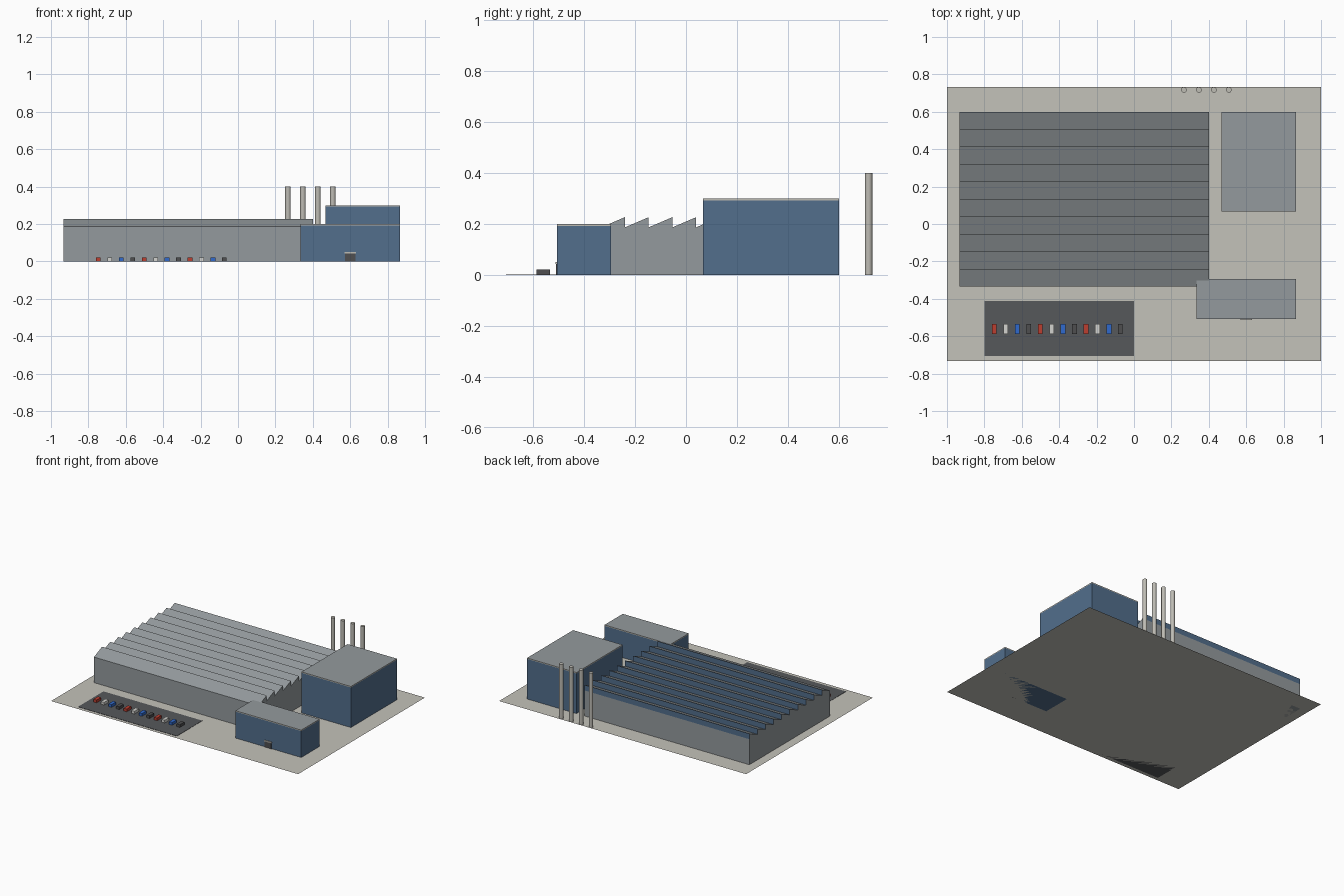
import bpy, bmesh, math

if "Cube" in bpy.data.objects:
    bpy.data.objects.remove(bpy.data.objects["Cube"])


def mat(name, r, g, b):
    """Flat material from 0-255 display values converted to linear."""
    lin = [((c / 255 + 0.055) / 1.055) ** 2.4 for c in (r, g, b)]
    m = bpy.data.materials.new(name)
    m.diffuse_color = (*lin, 1)
    m.use_nodes = True
    m.node_tree.nodes["Principled BSDF"].inputs["Base Color"].default_value = m.diffuse_color
    return m


CONCRETE = mat("concrete ground", 196, 194, 186)
GREY = mat("grey cladding", 148, 154, 157)
BLUE = mat("blue cladding", 82, 110, 140)
TRIM = mat("light trim", 190, 188, 180)
DARK = mat("asphalt", 86, 88, 91)
RED = mat("red paint", 188, 62, 48)
WHITE = mat("white paint", 212, 212, 208)
CARBLUE = mat("blue paint", 48, 106, 205)
BLACK = mat("dark paint", 78, 78, 80)


def finish(name, bm, mats):
    me = bpy.data.meshes.new(name)
    bm.normal_update()
    bm.to_mesh(me)
    bm.free()
    for m in mats:
        me.materials.append(m)
    ob = bpy.data.objects.new(name, me)
    bpy.context.collection.objects.link(ob)
    return ob


def box(name, x0, x1, y0, y1, z0, z1, *mats):
    """Box; a second material, if given, goes on the top face."""
    bm = bmesh.new()
    bmesh.ops.create_cube(bm, size=1)
    for v in bm.verts:
        v.co = (x1 if v.co.x > 0 else x0, y1 if v.co.y > 0 else y0, z1 if v.co.z > 0 else z0)
    bm.normal_update()
    for f in bm.faces:
        if len(mats) > 1 and f.normal.z > 0.5:
            f.material_index = 1
    return finish(name, bm, mats)


# Flat site slab
bm = bmesh.new()
bm.faces.new([bm.verts.new(p) for p in
              ((-1, -.733, 0), (1, -.733, 0), (1, .733, 0), (-1, .733, 0))])
finish("site_ground", bm, [CONCRETE])

# Main hall: sawtooth profile extruded along x, glazed on the vertical faces
X0, X1, Y0, Y1, LOW, PEAK, TEETH = -.933, .4, -.333, .6, .187, .227, 10
step = (Y1 - Y0) / TEETH
profile = [(Y0, 0), (Y1, 0)]
for i in reversed(range(TEETH)):
    profile += [(Y0 + (i + 1) * step, PEAK), (Y0 + i * step, LOW)]
    if i == TEETH - 1:
        profile.insert(2, (Y1, LOW))
bm = bmesh.new()
end = bm.faces.new([bm.verts.new((X0, y, z)) for y, z in profile])
ext = bmesh.ops.extrude_face_region(bm, geom=[end])
for v in ext["geom"]:
    if isinstance(v, bmesh.types.BMVert):
        v.co.x = X1
bmesh.ops.recalc_face_normals(bm, faces=bm.faces)
bm.normal_update()
for f in bm.faces:
    if f.normal.y > 0.9 and f.calc_center_median().z > LOW:
        f.material_index = 1
finish("sawtooth_hall", bm, [GREY, BLUE])

# Blue blocks with thin roof slabs
for name, x0, x1, y0, y1, h in (("tall_block", .467, .867, .067, .6, .3),
                                ("office", .333, .867, -.507, -.295, .2)):
    box(name + "_walls", x0, x1, y0, y1, 0, h - .007, BLUE)
    box(name + "_roof", x0, x1, y0, y1, h - .007, h, TRIM, GREY)

# Office entrance
box("entrance_door", .573, .627, -.511, -.506, 0, .042, BLACK)
box("entrance_lintel", .57, .63, -.513, -.506, .042, .05, TRIM)

# Chimneys
for i in range(4):
    bm = bmesh.new()
    bmesh.ops.create_cone(bm, cap_ends=True, segments=16, radius1=.015, radius2=.015, depth=.4)
    bmesh.ops.translate(bm, verts=bm.verts, vec=(.267 + .08 * i, .717, .2))
    for f in bm.faces:
        f.smooth = len(f.verts) == 4
    for e in bm.edges:
        e.smooth = all(len(f.verts) == 4 for f in e.link_faces)
    finish(f"chimney_{i + 1}", bm, [TRIM])

# Car park with a row of cars
box("car_park", -.8, 0, -.707, -.413, 0, .002, DARK)
for i in range(12):
    x = -.747 + i * .0613
    box(f"car_{i + 1}", x - .0125, x + .0125, -.587, -.535, .002, .022,
        (RED, WHITE, CARBLUE, BLACK)[i % 4])
